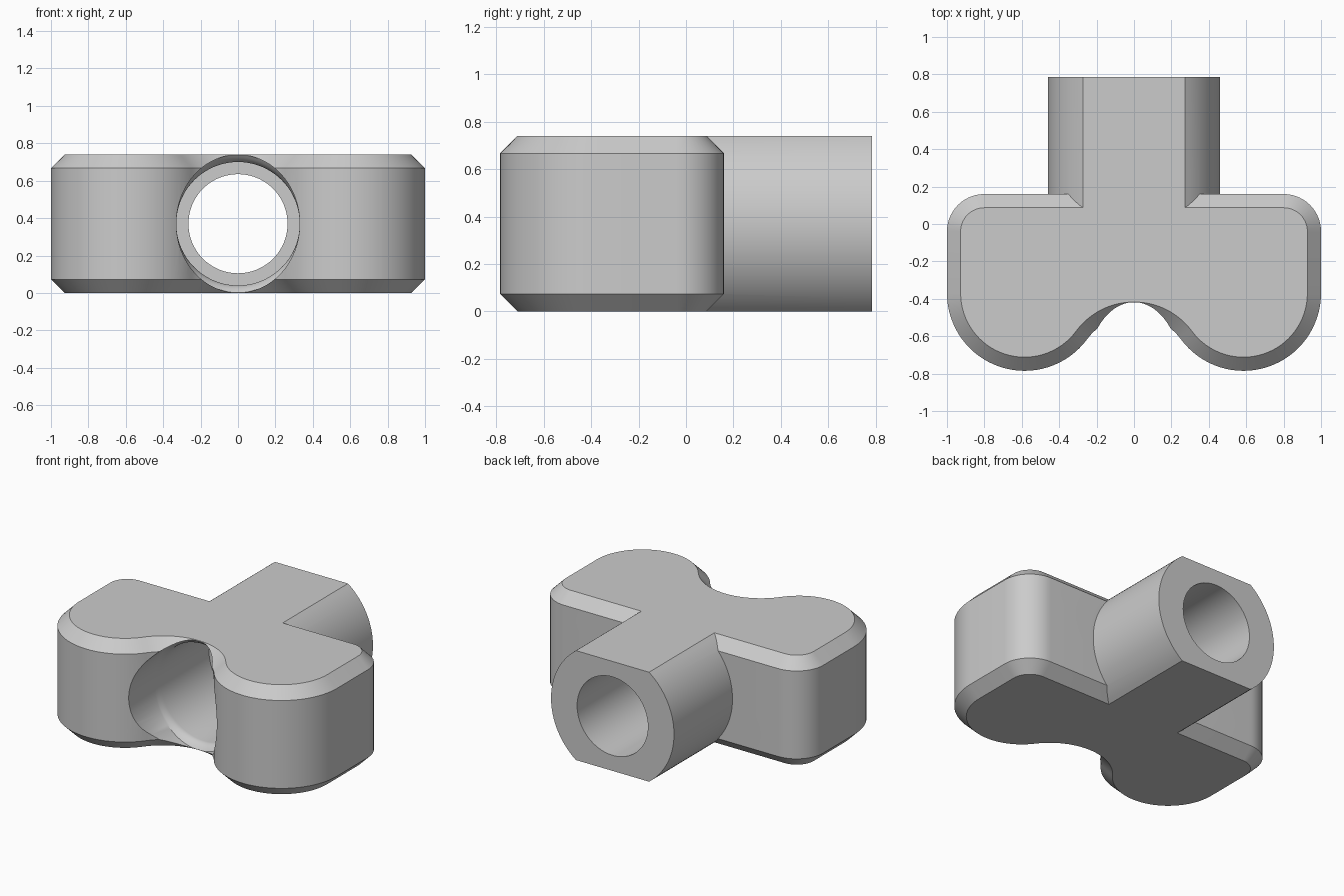
import bpy
import bmesh
from math import sin, cos, asin, atan2, hypot, radians, degrees

cube = bpy.data.objects.get("Cube")
if cube:
    bpy.data.objects.remove(cube, do_unlink=True)

HEIGHT = 0.74
MID = HEIGHT / 2
CHAMFER = 0.073
BACK = 0.785      # rear end of the tube
SHOULDER = 0.16   # rear wall of the body

grey = bpy.data.materials.new("plain grey")
grey.use_nodes = True
colour = (0.6, 0.6, 0.6, 1)
grey.diffuse_color = colour
grey.node_tree.nodes["Principled BSDF"].inputs["Base Color"].default_value = colour


def arc(cx, cy, rx, ry, start, end, steps):
    """Points along an elliptical arc, angles in degrees."""
    angles = [radians(start + (end - start) * i / steps) for i in range(steps + 1)]
    return [(cx + rx * cos(a), cy + ry * sin(a)) for a in angles]


def loft(name, rings):
    """Closed solid through rings that have equal point counts."""
    bm = bmesh.new()
    loops = [[bm.verts.new(p) for p in ring] for ring in rings]
    for a, b in zip(loops, loops[1:]):
        for i in range(len(a)):
            j = (i + 1) % len(a)
            bm.faces.new((a[i], a[j], b[j], b[i]))
    bm.faces.new(loops[0])
    bm.faces.new(loops[-1])
    bmesh.ops.recalc_face_normals(bm, faces=bm.faces)
    mesh = bpy.data.meshes.new(name)
    bm.to_mesh(mesh)
    bm.free()
    mesh.materials.append(grey)
    obj = bpy.data.objects.new(name, mesh)
    bpy.context.collection.objects.link(obj)
    return obj


def combine(target, tool, operation):
    """Apply a boolean and discard the tool."""
    mod = target.modifiers.new(operation.lower(), 'BOOLEAN')
    mod.operation = operation
    mod.solver = 'EXACT'
    mod.object = tool
    bpy.context.view_layer.objects.active = target
    bpy.ops.object.modifier_apply(modifier=mod.name)
    bpy.data.objects.remove(tool, do_unlink=True)


# Two-lobed body outline: lobes joined by a tangent valley at the front
LOBE_R, LOBE_X, LOBE_Y = 0.415, 0.585, -0.37
VALLEY_R, VALLEY_Y = 0.31, -0.802
CORNER_R = 0.2
tangent = degrees(atan2(LOBE_Y - VALLEY_Y, LOBE_X))
VALLEY_R = hypot(LOBE_X, LOBE_Y - VALLEY_Y) - LOBE_R


def outline(inset):
    lobe, valley, corner = LOBE_R - inset, VALLEY_R + inset, CORNER_R - inset
    right = arc(0, VALLEY_Y, valley, valley, 90, tangent, 16)
    right += arc(LOBE_X, LOBE_Y, lobe, lobe, 180 + tangent, 360, 32)[1:]
    right += arc(1 - CORNER_R, SHOULDER - CORNER_R, corner, corner, 0, 90, 14)
    left = [(-x, y) for x, y in reversed(right[1:])]
    return right + left


levels = [(0, CHAMFER), (CHAMFER, 0), (HEIGHT - CHAMFER, 0), (HEIGHT, CHAMFER)]
body = loft("clamp_body", [[(x, y, z) for x, y in outline(inset)]
                           for z, inset in levels])

# Rear tube with flats level with the body top and bottom
TUBE_R = 0.46
flat = degrees(asin(MID / TUBE_R))
section = arc(0, MID, TUBE_R, TUBE_R, -flat, flat, 32)
section += arc(0, MID, TUBE_R, TUBE_R, 180 - flat, 180 + flat, 32)
tube = loft("rear_tube", [[(x, y, z) for x, z in section] for y in (-0.1, BACK)])
combine(body, tube, 'UNION')

# Stepped bore, flared up and down at the front mouth
WIDE, NARROW, MOUTH = 0.33, 0.265, 0.369
stations = [(-1, WIDE, MOUTH)]
for i in range(7):
    t = 1 - i / 6
    stations.append((-0.36 - 0.06 * t, WIDE, WIDE + (MOUTH - WIDE) * t * t))
stations += [(SHOULDER, WIDE, WIDE), (SHOULDER, NARROW, NARROW), (1, NARROW, NARROW)]
bore = loft("bore_cutter", [[(x, y, z) for x, z in arc(0, MID, rx, rz, 0, 360, 80)[:-1]]
                            for y, rx, rz in stations])
bore.hide_render = True
combine(body, bore, 'DIFFERENCE')

# Smooth curved walls, crisp edges
bpy.ops.object.select_all(action='DESELECT')
body.select_set(True)
bpy.context.view_layer.objects.active = body
bpy.ops.object.shade_smooth_by_angle(angle=radians(30))
